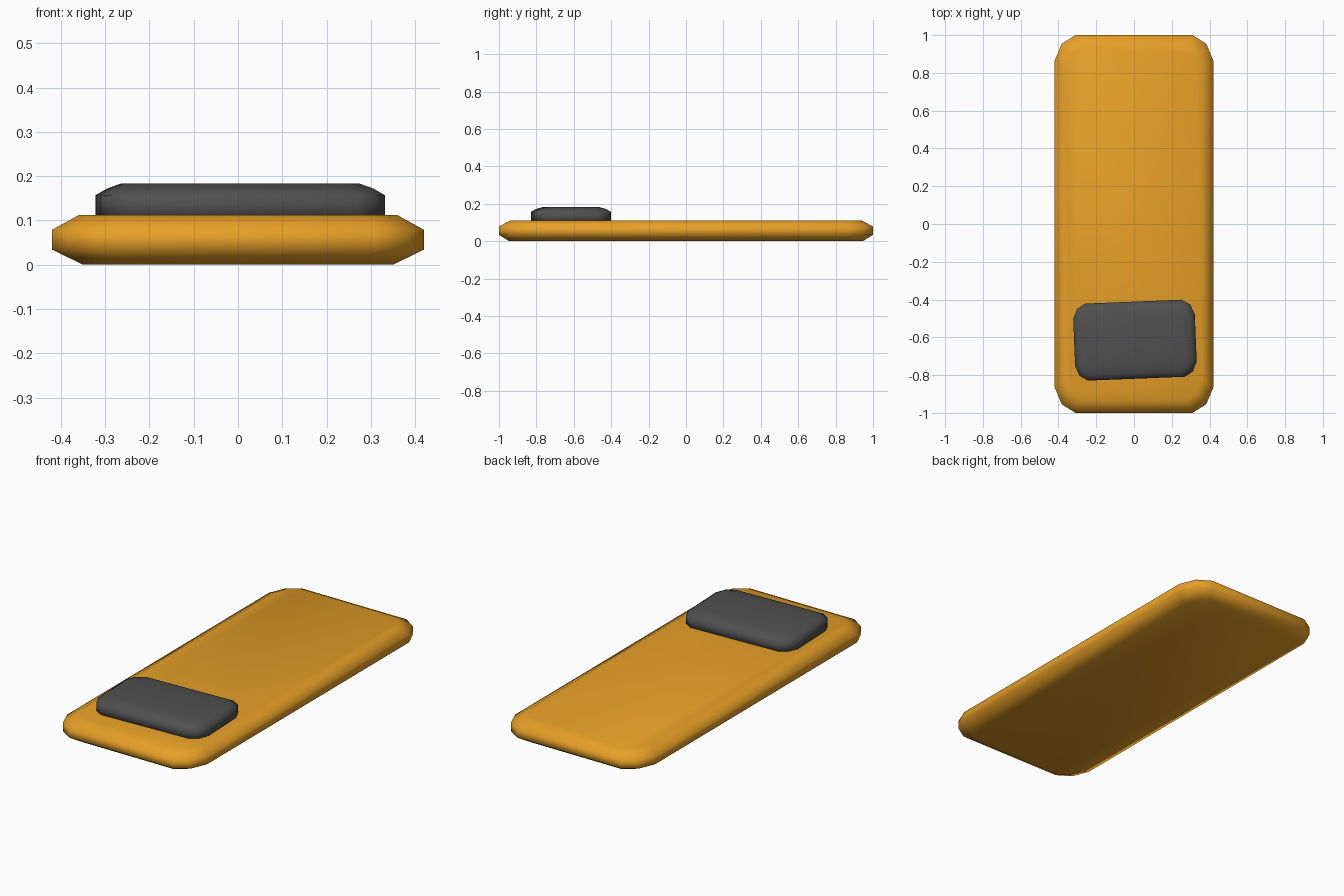
import bpy, bmesh, math

if "Cube" in bpy.data.objects:
    bpy.data.objects.remove(bpy.data.objects["Cube"])


def material(name, rgb):
    m = bpy.data.materials.new(name)
    m.diffuse_color = (*rgb, 1)
    m.use_nodes = True
    m.node_tree.nodes["Principled BSDF"].inputs["Base Color"].default_value = m.diffuse_color
    return m


def outline(hx, hy, cx, cy):
    # rounded rectangle with two facets per corner
    q = [(hx, hy - cy), (hx - cx * 0.34, hy - cy * 0.34), (hx - cx, hy)]
    pts = q + [(-x, y) for x, y in reversed(q)]
    return pts + [(-x, -y) for x, y in pts]


def slab(name, layers, mat, loc=(0, 0, 0), angle=0):
    # each layer: z, half width, half length, corner cut x, corner cut y
    bm = bmesh.new()
    rings = [[bm.verts.new((x, y, z)) for x, y in outline(hx, hy, cx, cy)]
             for z, hx, hy, cx, cy in layers]
    for a, b in zip(rings, rings[1:]):
        for i in range(len(a)):
            j = (i + 1) % len(a)
            bm.faces.new((a[i], a[j], b[j], b[i]))
    bm.faces.new(rings[0][::-1])
    bm.faces.new(rings[-1])
    bmesh.ops.recalc_face_normals(bm, faces=bm.faces)
    for f in bm.faces:
        f.smooth = True
    me = bpy.data.meshes.new(name)
    bm.to_mesh(me)
    bm.free()
    me.materials.append(mat)
    ob = bpy.data.objects.new(name, me)
    ob.location = loc
    ob.rotation_euler.z = math.radians(angle)
    bpy.context.collection.objects.link(ob)
    return ob


orange = material("orange", (0.80, 0.35, 0.021))
charcoal = material("charcoal", (0.08, 0.08, 0.08))

# long rounded board
slab("board", [
    (0.0, 0.35, 0.945, 0.08, 0.11),
    (0.034, 0.42, 1.0, 0.11, 0.135),
    (0.079, 0.42, 1.0, 0.11, 0.135),
    (0.112, 0.36, 0.935, 0.08, 0.11),
], orange)

# slightly turned pad on top
slab("pad", [
    (0.10, 0.322, 0.204, 0.066, 0.078),
    (0.157, 0.322, 0.204, 0.066, 0.078),
    (0.172, 0.297, 0.178, 0.060, 0.070),
    (0.183, 0.267, 0.140, 0.045, 0.050),
], charcoal, (0.005, -0.615, 0), 2.3)
